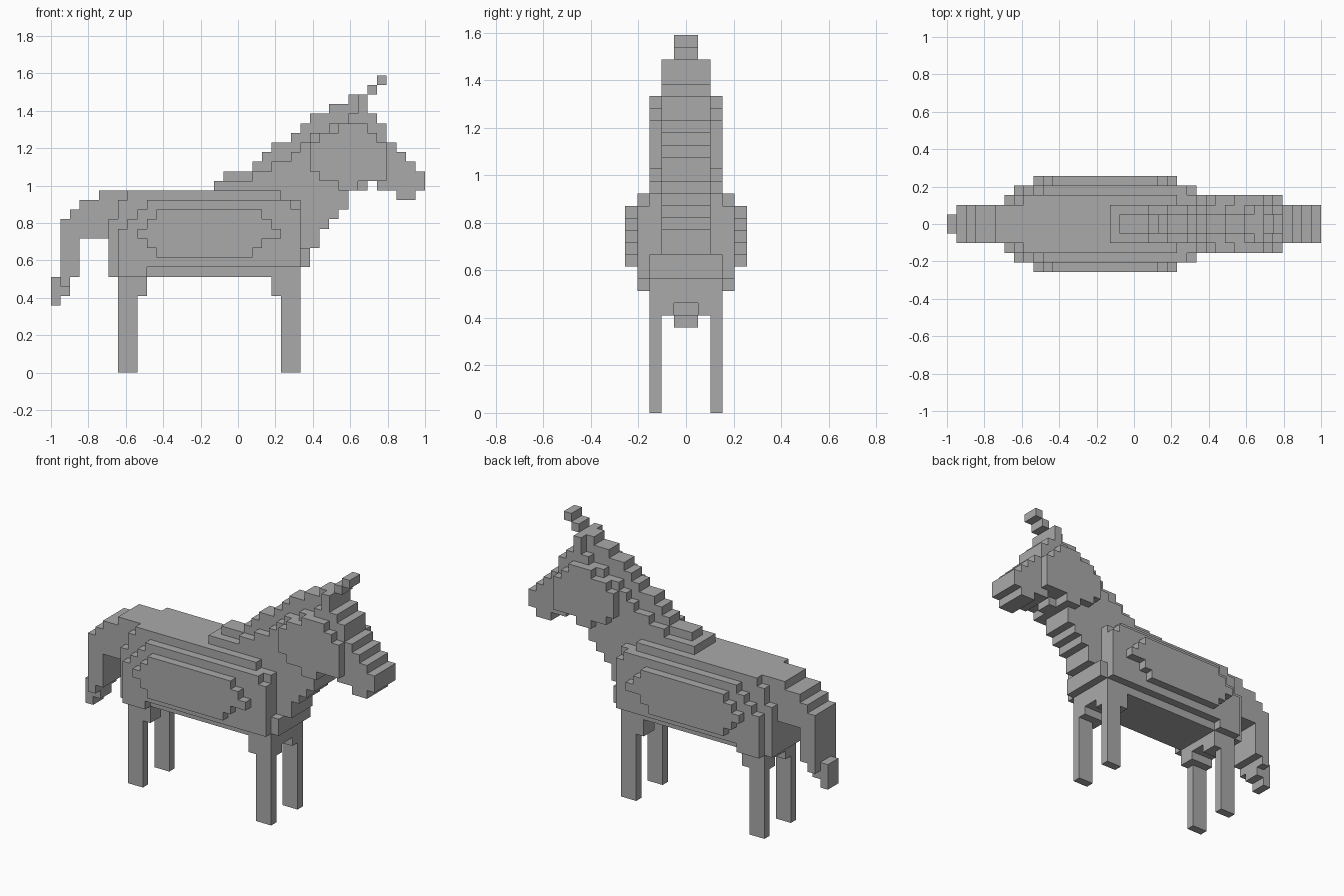
import bpy, bmesh

if "Cube" in bpy.data.objects:
    bpy.data.objects.remove(bpy.data.objects["Cube"])

V = 2 / 39          # edge of one block; 39 blocks span the length
grey = bpy.data.materials.new("stone grey")
grey.diffuse_color = (0.40, 0.40, 0.40, 1)
grey.use_nodes = True
grey.node_tree.nodes["Principled BSDF"].inputs["Base Color"].default_value = grey.diffuse_color

parts = {}          # part name -> set of blocks
taken = set()


def fill(name, half, i0, i1, k0, k1, inner=0):
    """Claim mirrored blocks: inner <= |y| < half, columns i0..i1, rows k0..k1-1."""
    for i in range(i0, i1 + 1):
        for k in range(k0, k1):
            for j in range(inner, half):
                for jj in (j, -1 - j):
                    c = (i, jj, k)
                    if c not in taken:
                        taken.add(c)
                        parts.setdefault(name, set()).add(c)


def fill_all(name, half, boxes):
    for b in boxes:
        fill(name, half, *b)


# Legs with arched hips
for name, leg, hip in (("back_legs", (7, 8), (7, 9)), ("front_legs", (24, 25), (23, 25))):
    fill(name, 3, *leg, 0, 8, inner=2)
    fill(name, 3, *hip, 8, 9, inner=1)
    fill(name, 3, *hip, 9, 10)

# Body core, then two side plates of bulging flank
fill_all("body", 3, [(6, 25, 10, 16), (7, 25, 16, 18), (8, 23, 18, 19), (26, 26, 11, 13)])
fill_all("flanks", 4, [(7, 9, 10, 11), (7, 25, 11, 15), (8, 25, 15, 16),
                       (9, 25, 16, 17), (10, 24, 17, 18)])
fill_all("belly_sides", 5, [(11, 20, 12, 13), (10, 21, 13, 14), (9, 23, 14, 15),
                            (10, 22, 15, 16), (11, 21, 16, 17)])

# Rump and tail
fill_all("tail", 2, [(1, 1, 9, 16), (2, 2, 10, 17), (3, 4, 14, 18), (5, 7, 14, 19)])
fill_all("tail_tip", 1, [(0, 0, 7, 10), (1, 1, 8, 9)])

# Neck and head, by column
fill_all("neck", 2, [(17, 20, 19, 20), (21, 22, 19, 21), (23, 24, 18, 22), (25, 25, 18, 23),
                     (26, 26, 11, 24), (27, 27, 13, 25), (28, 28, 15, 25), (29, 29, 16, 26),
                     (30, 30, 17, 26)])
fill_all("head", 2, [(31, 31, 19, 27), (32, 33, 20, 27), (34, 34, 19, 26), (35, 35, 19, 24),
                     (36, 36, 18, 23), (37, 37, 18, 22), (38, 38, 19, 21)])
fill_all("cheeks", 3, [(27, 27, 21, 24), (28, 29, 20, 25), (30, 31, 19, 26), (32, 32, 20, 26),
                       (33, 33, 20, 25), (34, 34, 20, 24)])
fill("ears", 2, 32, 32, 27, 29, inner=1)

# Mane ridge and horn
fill_all("mane", 1, [(18, 20, 19, 21), (21, 21, 19, 22), (22, 22, 19, 23), (23, 24, 19, 24),
                     (25, 25, 19, 25), (26, 26, 19, 26), (27, 28, 19, 27), (29, 30, 19, 28),
                     (31, 32, 19, 29)])
fill_all("horn", 1, [(33, 33, 29, 30), (34, 34, 30, 31)])


def build(name, cells):
    """Outer skin of the blocks, with flat areas merged."""
    bm = bmesh.new()
    verts = {}

    def vert(p):
        if p not in verts:
            verts[p] = bm.verts.new((-1 + p[0] * V, p[1] * V, p[2] * V))
        return verts[p]

    for c in sorted(cells):
        for a in range(3):
            for s in (0, 1):
                n = list(c)
                n[a] += 2 * s - 1
                if tuple(n) in taken:
                    continue
                loop = []
                for u, w in ((0, 0), (1, 0), (1, 1), (0, 1)):
                    p = list(c)
                    p[a] += s
                    p[(a + 1) % 3] += u
                    p[(a + 2) % 3] += w
                    loop.append(vert(tuple(p)))
                bm.faces.new(loop if s else loop[::-1])
    bmesh.ops.dissolve_limit(bm, angle_limit=0.01, verts=bm.verts[:], edges=bm.edges[:])
    me = bpy.data.meshes.new(name)
    bm.to_mesh(me)
    bm.free()
    me.materials.append(grey)
    bpy.context.collection.objects.link(bpy.data.objects.new(name, me))


for name, cells in parts.items():
    build(name, cells)
